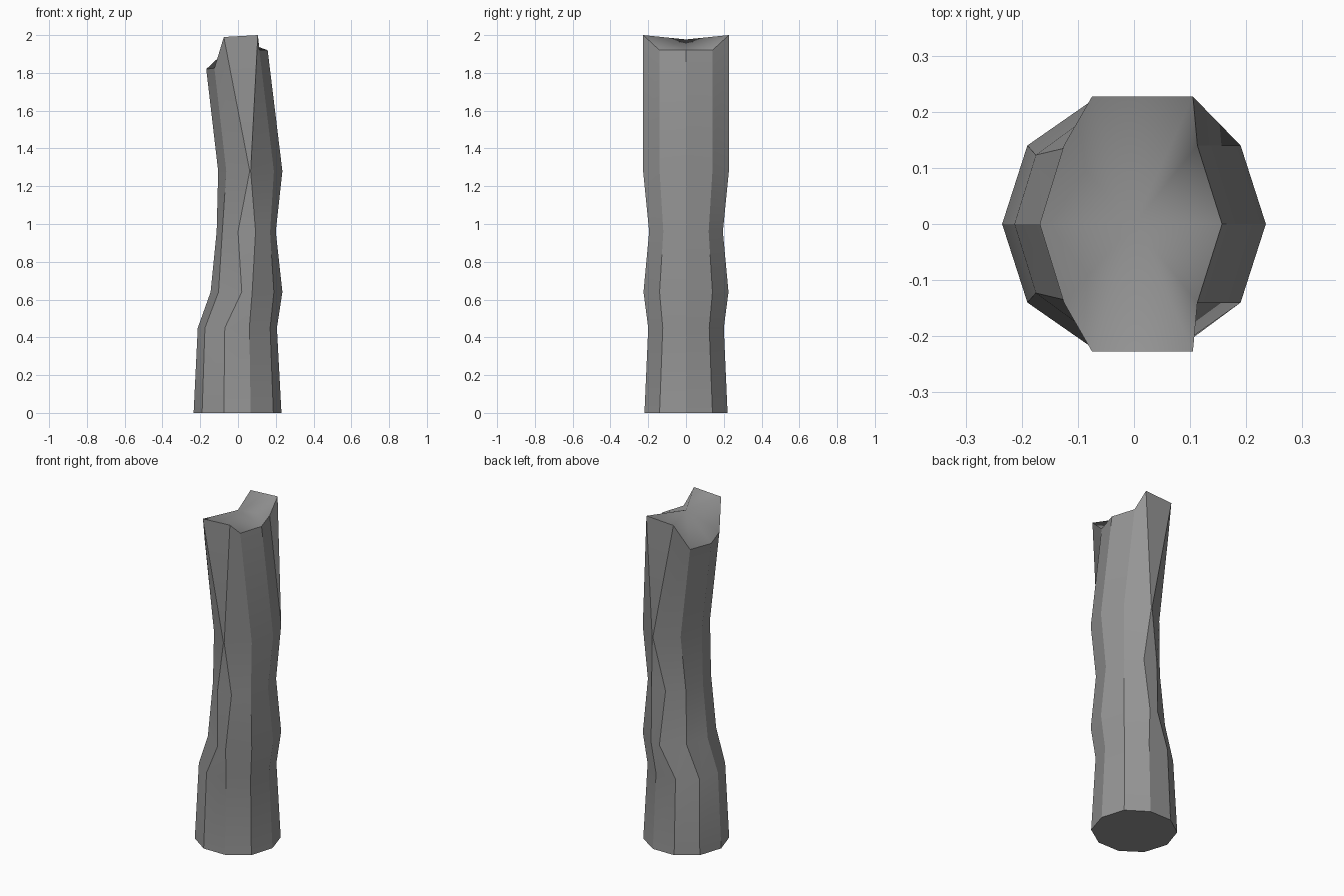
import bpy
import bmesh

cube = bpy.data.objects.get("Cube")
if cube:
    bpy.data.objects.remove(cube)

# Stone colour
stone = bpy.data.materials.new("stone_grey")
stone.use_nodes = True
GREY = (0.30, 0.30, 0.30, 1)
stone.diffuse_color = GREY
stone.node_tree.nodes["Principled BSDF"].inputs["Base Color"].default_value = GREY

# Each ring: heights, x of the six stations from right to left, inner and outer half depth
RINGS = [
    ([0] * 6, [.23, .187, .067, -.075, -.19, -.235], .14, .22),
    ([.45] * 6, [.206, .17, .06, -.07, -.175, -.213], .123, .2),
    ([.64] * 6, [.235, .19, .075, .02, -.103, -.145], .14, .225),
    ([.96] * 6, [.2, .17, .093, 0, -.083, -.113], .12, .195),
    ([1.28] * 6, [.235, .19, .067, .062, -.062, -.105], .14, .227),
    ([1.92, 1.92, 2, 1.99, 1.825, 1.82],
     [.157, .113, .105, -.075, -.125, -.168], .14, .227),
]

bm = bmesh.new()


def add_ring(heights, xs, inner, outer):
    """Ten-sided loop, mirrored front to back."""
    depths = [0, inner, outer, outer, inner, 0]
    half = list(zip(xs, depths, heights))
    back = [(x, -y, z) for x, y, z in half[-2:0:-1]]
    return [bm.verts.new(p) for p in half + back]


loops = [add_ring(*ring) for ring in RINGS]
count = len(loops[0])

# Column sides, with creased long edges
for low, high in zip(loops, loops[1:]):
    for i in range(count):
        j = (i + 1) % count
        bm.faces.new((low[i], low[j], high[j], high[i]))
    for a, b in zip(low, high):
        bm.edges.get((a, b)).smooth = False

# Flat base and broken top
bm.faces.new(loops[0][::-1])
centre = bm.verts.new((0, 0, 1.977))
for i in range(count):
    bm.faces.new((loops[-1][i], loops[-1][(i + 1) % count], centre))
for loop in (loops[0], loops[-1]):
    for i in range(count):
        bm.edges.get((loop[i], loop[(i + 1) % count])).smooth = False

for face in bm.faces:
    face.smooth = True
bmesh.ops.recalc_face_normals(bm, faces=bm.faces)

mesh = bpy.data.meshes.new("broken_column")
bm.to_mesh(mesh)
bm.free()
mesh.materials.append(stone)
column = bpy.data.objects.new("broken_column", mesh)
bpy.context.collection.objects.link(column)
